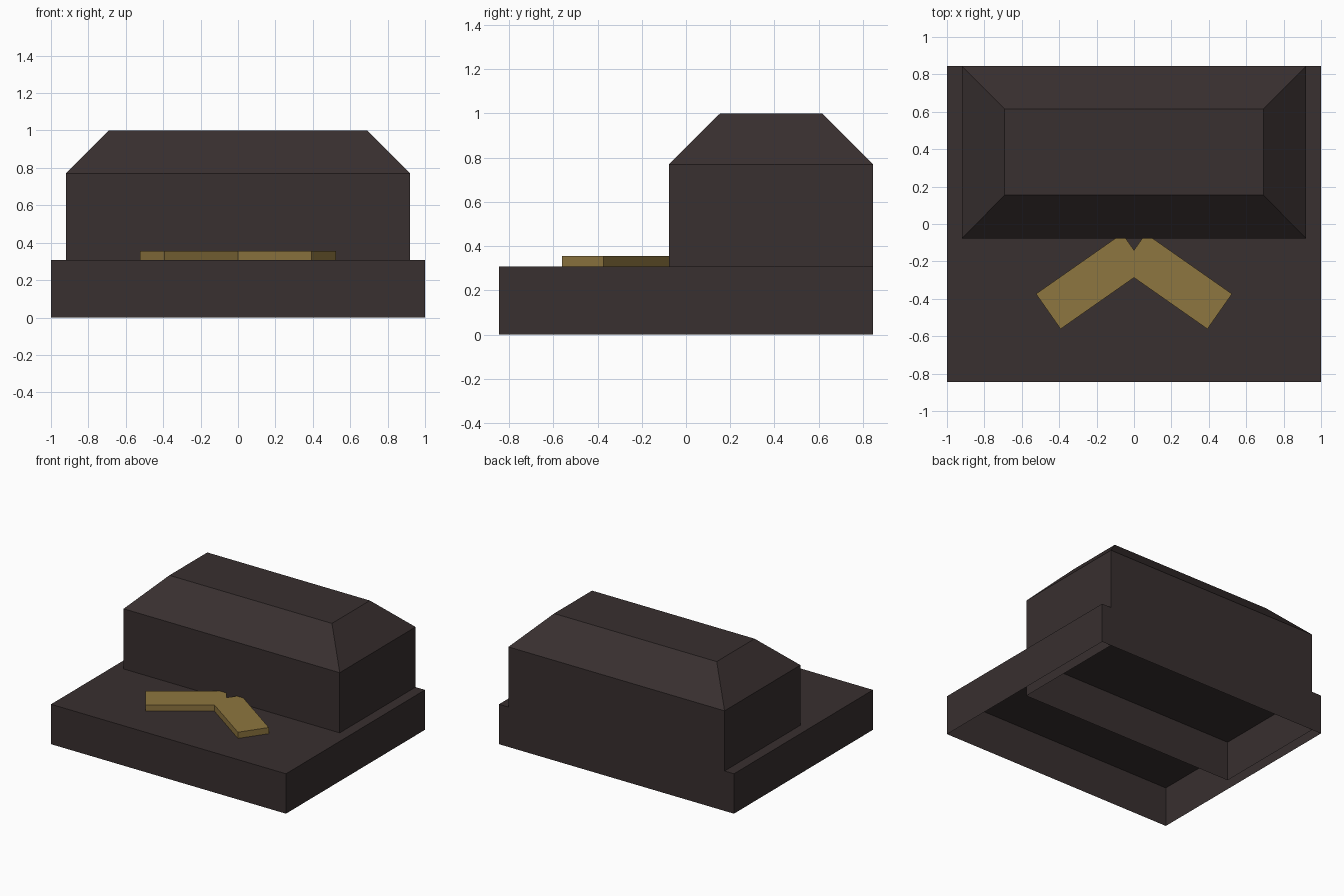
import bpy, bmesh, math
from mathutils import Matrix

if "Cube" in bpy.data.objects:
    bpy.data.objects.remove(bpy.data.objects["Cube"])


def material(name, rgb):
    m = bpy.data.materials.new(name)
    m.diffuse_color = (*rgb, 1)
    m.use_nodes = True
    m.node_tree.nodes["Principled BSDF"].inputs["Base Color"].default_value = m.diffuse_color
    return m


DARK = material("dark_brown", (0.040, 0.029, 0.029))
GOLD = material("dull_gold", (0.270, 0.180, 0.050))


def loft(name, rings, mat, closed_bottom=False, place=None):
    """Stack rectangles (x0, x1, y0, y1, z) and close the top."""
    bm = bmesh.new()
    loops = [[bm.verts.new(p) for p in
              ((x0, y0, z), (x1, y0, z), (x1, y1, z), (x0, y1, z))]
             for x0, x1, y0, y1, z in rings]
    for low, high in zip(loops, loops[1:]):
        for i in range(4):
            j = (i + 1) % 4
            bm.faces.new((low[i], low[j], high[j], high[i]))
    bm.faces.new(loops[-1])
    if closed_bottom:
        bm.faces.new(loops[0][::-1])
    if place:
        bm.transform(place)
    mesh = bpy.data.meshes.new(name)
    bm.to_mesh(mesh)
    bm.free()
    mesh.materials.append(mat)
    obj = bpy.data.objects.new(name, mesh)
    bpy.context.collection.objects.link(obj)
    return obj


# Base slab, open underneath
loft("base", [(-1, 1, -0.845, 0.845, 0), (-1, 1, -0.845, 0.845, 0.307)], DARK)

# Rear block with bevelled top, reaching down through the base, open underneath
loft("rear_block", [(-0.92, 0.92, -0.077, 0.845, 0),
                    (-0.92, 0.92, -0.077, 0.845, 0.77),
                    (-0.692, 0.692, 0.154, 0.615, 1.0)], DARK)

# Two gold bars forming a chevron on the slab
L, W = 0.563 / 2, 0.229 / 2
for side, label in ((-1, "left"), (1, "right")):
    place = (Matrix.Translation((side * 0.2275, -0.306, 0))
             @ Matrix.Rotation(math.radians(-35 * side), 4, 'Z'))
    loft(label + "_gold_bar", [(-L, L, -W, W, 0.308), (-L, L, -W, W, 0.356)],
         GOLD, True, place)
